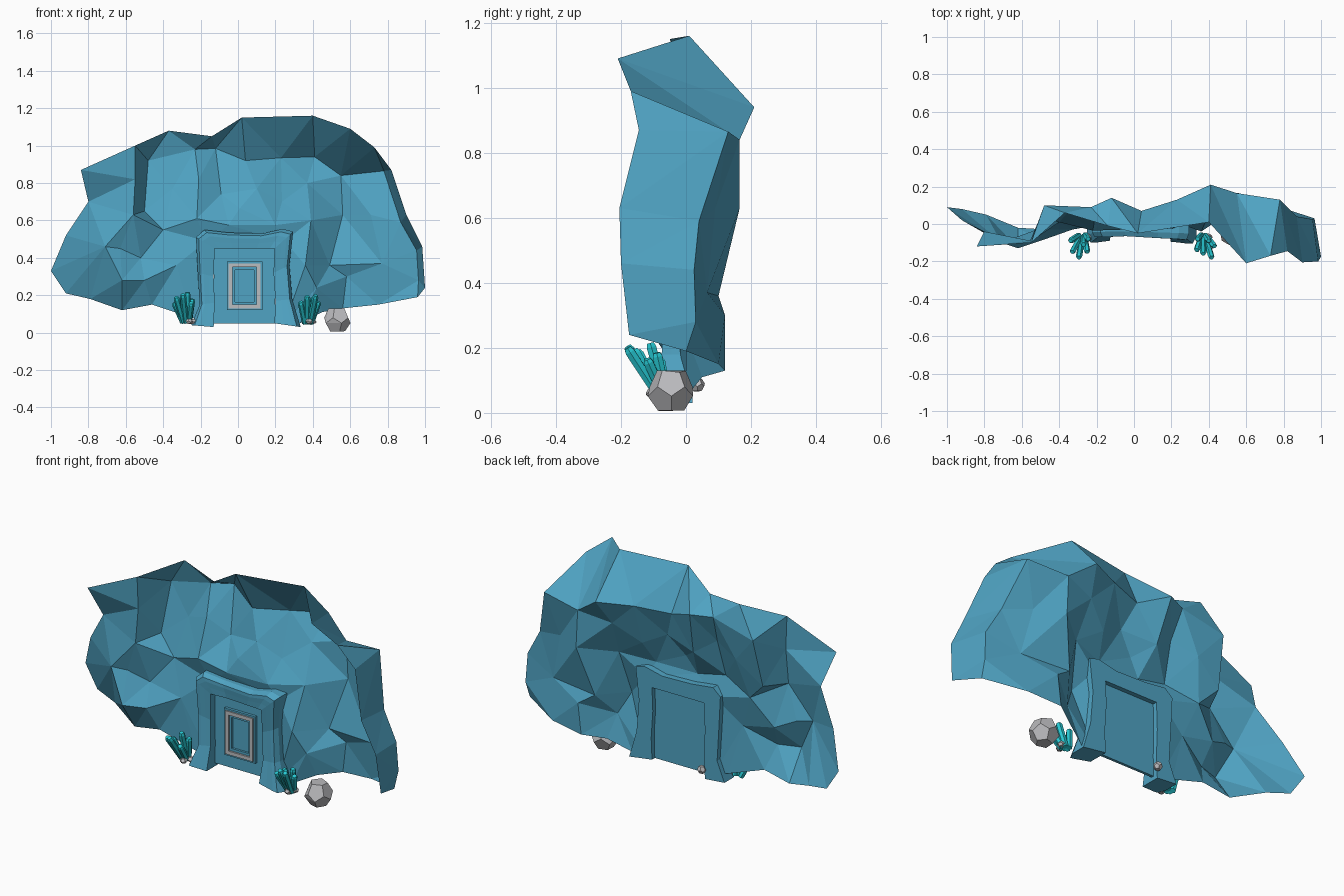
import bpy, bmesh, math, random
from mathutils import Vector
from mathutils.geometry import delaunay_2d_cdt

if "Cube" in bpy.data.objects:
    bpy.data.objects.remove(bpy.data.objects["Cube"])

random.seed(4)


def material(name, rgb):
    m = bpy.data.materials.new(name)
    m.diffuse_color = (*rgb, 1)
    m.use_nodes = True
    m.node_tree.nodes["Principled BSDF"].inputs["Base Color"].default_value = m.diffuse_color
    return m


BLUE = material("blue stone", (0.08, 0.37, 0.55))
TEAL = material("teal crystal", (0.02, 0.58, 0.65))
GREY = material("grey stone", (0.50, 0.50, 0.52))
PALE = material("pale trim", (0.50, 0.51, 0.53))


def link(name, bm_or_mesh, mat):
    me = bm_or_mesh
    if isinstance(me, bmesh.types.BMesh):
        me = bpy.data.meshes.new(name)
        bm_or_mesh.to_mesh(me)
        bm_or_mesh.free()
    me.materials.append(mat)
    bpy.context.collection.objects.link(bpy.data.objects.new(name, me))


def make(name, verts, faces, mat, recalc=True):
    me = bpy.data.meshes.new(name)
    me.from_pydata([tuple(v) for v in verts], [], faces)
    if recalc:
        bm = bmesh.new()
        bm.from_mesh(me)
        bmesh.ops.recalc_face_normals(bm, faces=bm.faces)
        bm.to_mesh(me)
        bm.free()
    link(name, me, mat)


# Cliff: an open faceted sheet, silhouette + back crease + a few interior knots (x, z, y)
outline = [
    (.33, .05, .0), (.45, .11, .05), (.56, .13, .12), (.75, .15, .10), (.96, .19, .0),
    (1.0, .24, -.175), (.985, .46, -.2), (.90, .63, -.205), (.82, .87, -.145), (.73, .99, -.17),
    (.60, 1.09, -.21), (.40, 1.16, .01), (.02, 1.15, -.05), (-.14, 1.05, -.01),
    (-.37, 1.08, .06), (-.55, 1.0, -.1), (-.84, .87, -.12), (-.80, .70, -.04),
    (-.92, .52, .02), (-1.0, .33, .09), (-.92, .21, .08), (-.79, .18, .05),
    (-.62, .12, -.02), (-.46, .15, -.03), (-.25, .08, -.01),
    (-.17, .06, .0), (-.17, .49, .0), (.25, .49, .0), (.25, .05, .0)]
crease = [
    (-.50, .65, .04), (-.48, .92, .10), (-.23, .98, .09), (-.12, .985, .14), (.04, .92, .07),
    (.23, .935, .13), (.41, .94, .21), (.55, .84, .165), (.78, .865, .13), (.87, .59, .04),
    (.955, .44, .025), (.965, .28, .03)]
knots = [
    (-.55, .82, -.09), (-.56, .63, -.10), (-.71, .46, -.10), (-.63, .45, -.07), (-.62, .28, -.13),
    (-.50, .28, -.09), (-.52, .40, -.03), (-.40, .55, .01), (-.33, .36, -.03), (-.35, .77, .065),
    (-.21, .82, .025), (-.22, .61, -.035), (-.05, .575, -.03), (-.09, .74, .065), (.10, .77, .02),
    (.01, .665, -.015), (.235, .70, .05), (.20, .575, -.025), (.37, .80, .12), (.39, .60, .03),
    (.36, .36, -.04), (.42, .24, .0), (.49, .36, .10), (.56, .63, .165), (.58, .30, .12),
    (.71, .63, .09), (.77, .37, .065)]
pts = outline + crease + knots
n = len(outline)
lines = [(n + i, n + i + 1) for i in range(len(crease) - 1)]
res = delaunay_2d_cdt([Vector((x, z)) for x, z, y in pts], lines, [list(range(n))], 1, 1e-5)
cliff = [(v.x, pts[o[0]][2] if o else 0, v.y) for v, o in zip(res[0], res[3])]
make("cliff_wall", cliff, [list(f) for f in res[2]], BLUE, False)

# Door frame: a chunky section swept around the arch: (inner x, z), (outer x, z), depth of front
stations = [
    ((-.13, .03), (-.25, .04), -.10), ((-.125, .16), (-.205, .15), -.07),
    ((-.13, .30), (-.215, .32), -.06), ((-.125, .45), (-.225, .51), -.07), ((-.10, .45), (-.18, .55), -.07),
    ((-.03, .45), (-.05, .535), -.065), ((.10, .45), (.13, .53), -.075), ((.17, .45), (.24, .555), -.08),
    ((.195, .45), (.295, .54), -.085), ((.19, .32), (.275, .36), -.065),
    ((.20, .17), (.29, .18), -.075), ((.195, .05), (.335, .03), -.105)]
section = [(0, .02), (0, -.9), (.35, -.95), (.65, -1), (.85, -1), (1, -.6), (1, .02)]
k = len(section)
verts, faces = [], []
for inner, outer, d in stations:
    for t, y in section:
        verts.append((inner[0] + (outer[0] - inner[0]) * t, y if y > 0 else -y * d,
                      inner[1] + (outer[1] - inner[1]) * t))
for s in range(len(stations) - 1):
    for i in range(k):
        j = (i + 1) % k
        faces.append((s * k + i, s * k + j, s * k + k + j, s * k + k + i))
faces += [tuple(range(k)), tuple(range(len(verts) - k, len(verts)))]
make("door_frame", verts, faces, BLUE)


def box(name, x0, x1, y0, y1, z0, z1, mat):
    v = [(x, y, z) for x in (x0, x1) for y in (y0, y1) for z in (z0, z1)]
    f = [(0, 1, 3, 2), (4, 6, 7, 5), (0, 4, 5, 1), (2, 3, 7, 6), (0, 2, 6, 4), (1, 5, 7, 3)]
    make(name, v, f, mat)


def ring(name, a, w, y0, y1, mat):
    """Rectangular border of width w inside the rectangle a = x0, x1, z0, z1."""
    x0, x1, z0, z1 = a
    v, f = [], []
    for y, o in ((y1, 0), (y0, 0), (y0, w), (y1, w)):
        v += [(x0 + o, y, z0 + o), (x1 - o, y, z0 + o), (x1 - o, y, z1 - o), (x0 + o, y, z1 - o)]
    for r in range(4):
        q = (r + 1) % 4
        for i in range(4):
            j = (i + 1) % 4
            f.append((r * 4 + i, r * 4 + j, q * 4 + j, q * 4 + i))
    make(name, v, f, mat)


# Door slab and its framed panel
box("door", -.128, .197, -.02, -.005, .05, .452, BLUE)
ring("panel_outer_border", (-.06, .13, .12, .38), .01, -.035, -.02, BLUE)
ring("panel_trim", (-.05, .12, .13, .37), .02, -.042, -.02, PALE)
ring("panel_inner_border", (-.03, .10, .15, .35), .014, -.032, -.02, BLUE)


# Stones: slightly uneven twelve-sided lumps with five-cornered faces
def rock(name, loc, r, squash=1.0):
    bm = bmesh.new()
    bmesh.ops.create_icosphere(bm, subdivisions=1, radius=r * 1.2)
    centres = [f.calc_center_median() for f in bm.faces]
    bm.clear()
    for c in centres:
        c = c * random.uniform(.95, 1.08)
        bm.verts.new((c.x + loc[0], c.y + loc[1], max(c.z * squash + loc[2], 0)))
    bmesh.ops.convex_hull(bm, input=bm.verts[:])
    bmesh.ops.dissolve_limit(bm, angle_limit=.2, verts=bm.verts[:], edges=bm.edges[:])
    link(name, bm, GREY)


rock("boulder", (.53, -.045, .066), .076, 1.05)


# Crystal clusters: six-sided shards with tapered tips, fanning up and forward
def shard(name, base, tip, r, sides=6):
    base, axis = Vector(base), Vector(tip) - Vector(base)
    rot = Vector((0, 0, 1)).rotation_difference(axis.normalized()).to_matrix()
    v = []
    for z, s in ((0, .9), (.92, 1), (1, .7)):
        for i in range(sides):
            a = i * math.tau / sides
            v.append(base + rot @ Vector((r * s * math.cos(a), r * s * math.sin(a), z * axis.length)))
    f = [tuple(range(sides))[::-1], tuple(range(2 * sides, 3 * sides))]
    for o in (0, sides):
        f += [(o + i, o + (i + 1) % sides, o + sides + (i + 1) % sides, o + sides + i)
              for i in range(sides)]
    make(name, v, f, TEAL)


# Tip offsets (x, y, z) from each cluster's foot
fans = {"left": ((-.27, -.05, .06), [(-.06, -.10, .13), (-.025, -.13, .145), (.0, -.06, .155),
                                     (.02, -.10, .10), (-.07, -.04, .10), (.025, -.03, .12)]),
        "right": ((.37, -.05, .055), [(-.035, -.09, .11), (.0, -.11, .14), (.045, -.13, .145),
                                      (.06, -.07, .11), (-.03, -.03, .11), (.03, -.04, .13)])}
for side, (foot, tips) in fans.items():
    for i, t in enumerate(tips):
        tip = Vector(foot) + Vector(t)
        shard(f"{side}_crystal_{i}", Vector(foot) + Vector((t[0] * .35, t[1] * .25, -.005)), tip, .017)
    for i, (px, py) in enumerate(((.01, -.055), (.03, -.02))):
        rock(f"{side}_pebble_{i}", (foot[0] + px, foot[1] + py, .06), .02, .8)
rock("back_pebble", (-.12, .035, .085), .024)
